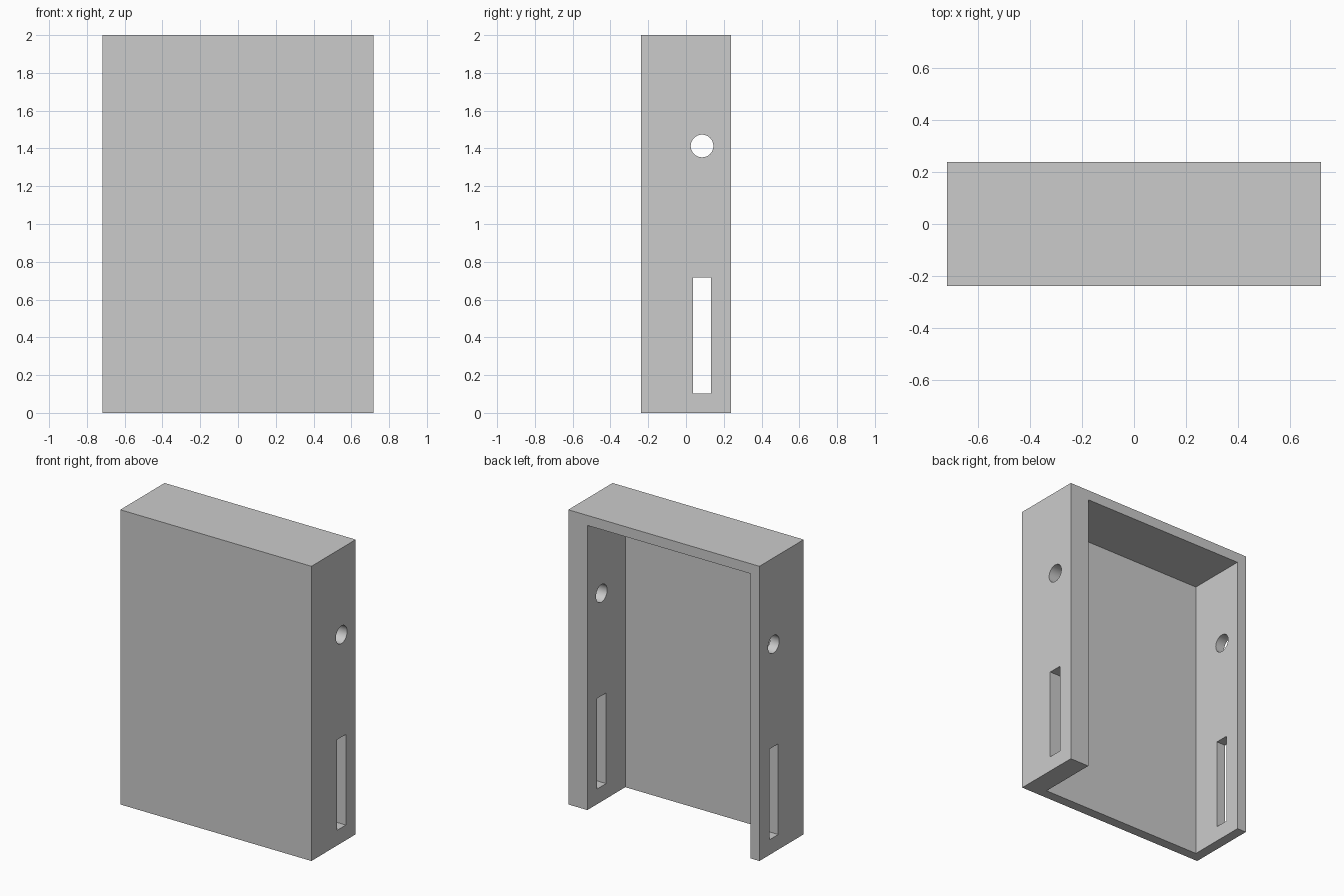
import bpy
import math

cube = bpy.data.objects.get("Cube")
if cube:
    bpy.data.objects.remove(cube, do_unlink=True)

WIDTH, DEPTH, HEIGHT = 1.435, 0.475, 2.0
WALL = 0.068          # front plate, top and thin side
THICK_WALL = 0.143    # heavier side wall
X, Y = WIDTH / 2, DEPTH / 2


def box(name, lo, hi):
    """Axis-aligned box between two corners."""
    bpy.ops.mesh.primitive_cube_add(size=1, location=[(a + b) / 2 for a, b in zip(lo, hi)])
    obj = bpy.context.object
    obj.name = name
    obj.scale = [b - a for a, b in zip(lo, hi)]
    bpy.ops.object.transform_apply(location=True, rotation=True, scale=True)
    return obj


def cut(target, cutter):
    """Subtract the cutter, then discard it."""
    mod = target.modifiers.new("cut", 'BOOLEAN')
    mod.operation = 'DIFFERENCE'
    mod.solver = 'EXACT'
    mod.object = cutter
    cutter.hide_render = True
    bpy.ops.object.select_all(action='DESELECT')
    bpy.context.view_layer.objects.active = target
    target.select_set(True)
    bpy.ops.object.modifier_apply(modifier=mod.name)
    bpy.data.objects.remove(cutter, do_unlink=True)


# Outer block
cover = box("cover_shell", (-X, -Y, 0), (X, Y, HEIGHT))

# Cavity, open at the back and the bottom
cut(cover, box("cavity_cutter", (-X + WALL, -Y + WALL, -0.2),
               (X - THICK_WALL, Y + 0.2, HEIGHT - WALL)))

# Tall slot through both side walls
cut(cover, box("slot_cutter", (-1, 0.036, 0.103), (1, 0.132, 0.718)))

# Round hole through both side walls
bpy.ops.mesh.primitive_cylinder_add(vertices=48, radius=0.06, depth=2,
                                    location=(0, 0.085, 1.413),
                                    rotation=(0, math.pi / 2, 0))
hole = bpy.context.object
hole.name = "hole_cutter"
cut(cover, hole)

# Plain grey finish
grey = bpy.data.materials.new("light_grey")
grey.use_nodes = True
colour = (0.6, 0.6, 0.6, 1)
grey.diffuse_color = colour
grey.node_tree.nodes["Principled BSDF"].inputs["Base Color"].default_value = colour
cover.data.materials.clear()
cover.data.materials.append(grey)

bpy.ops.object.shade_smooth_by_angle(angle=math.radians(30))
